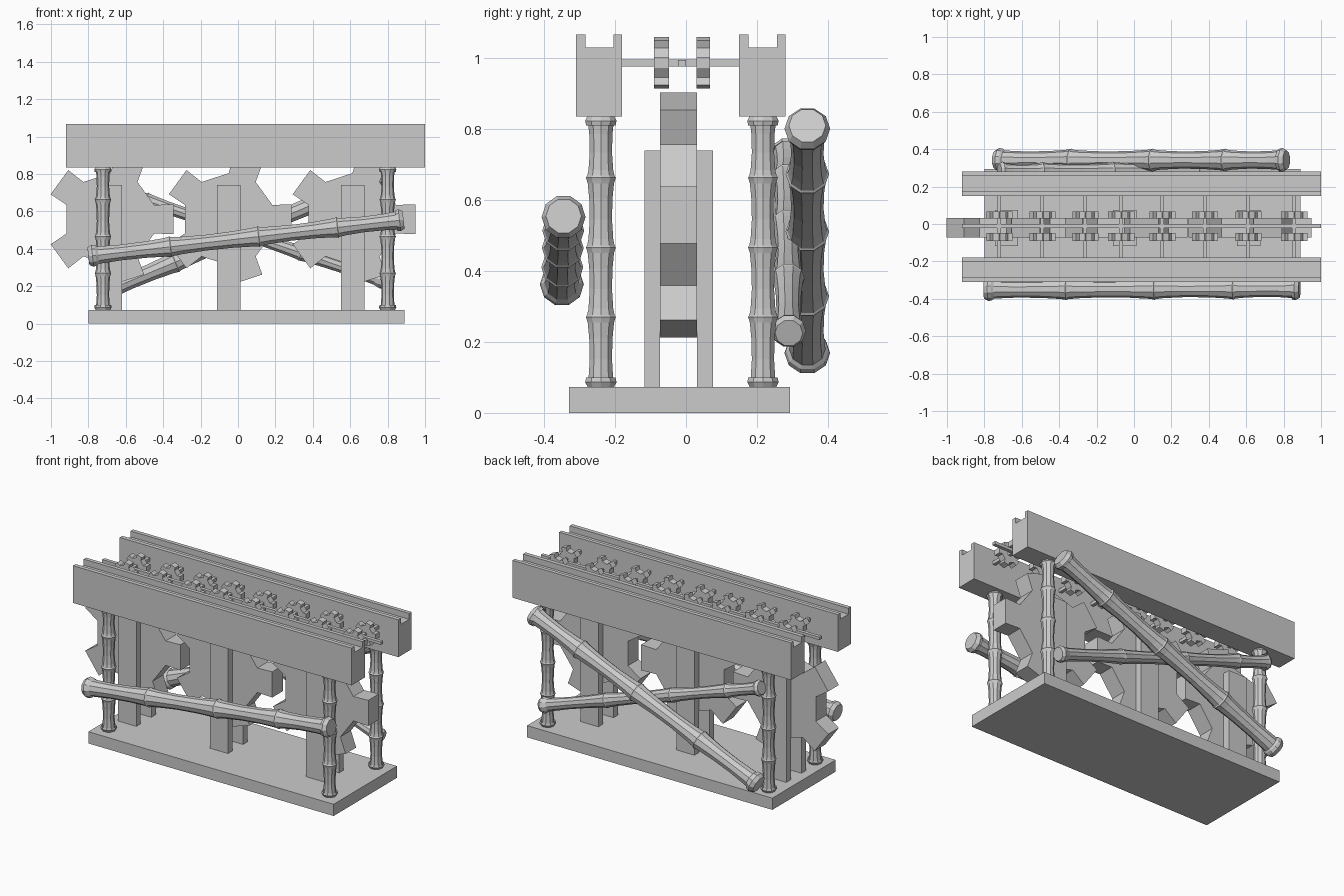
import bpy, bmesh, math
from mathutils import Vector

cube = bpy.data.objects.get("Cube")
if cube:
    bpy.data.objects.remove(cube, do_unlink=True)

grey = bpy.data.materials.new("plain_grey")
grey.use_nodes = True
colour = (0.6, 0.6, 0.6, 1)
grey.diffuse_color = colour
grey.node_tree.nodes["Principled BSDF"].inputs["Base Color"].default_value = colour


def finish(name, bm):
    bmesh.ops.recalc_face_normals(bm, faces=bm.faces)
    mesh = bpy.data.meshes.new(name)
    bm.to_mesh(mesh)
    bm.free()
    mesh.materials.append(grey)
    obj = bpy.data.objects.new(name, mesh)
    bpy.context.collection.objects.link(obj)
    return obj


def extrude(name, points, offset):
    """Solid made by sweeping a closed outline along an offset."""
    bm = bmesh.new()
    face = bm.faces.new([bm.verts.new(p) for p in points])
    moved = bmesh.ops.extrude_face_region(bm, geom=[face], use_keep_orig=True)["geom"]
    verts = [v for v in moved if isinstance(v, bmesh.types.BMVert)]
    bmesh.ops.translate(bm, verts=verts, vec=offset)
    return finish(name, bm)


def box(name, x, y, z):
    outline = [(x[0], y[0], z[0]), (x[1], y[0], z[0]), (x[1], y[1], z[0]), (x[0], y[1], z[0])]
    return extrude(name, outline, (0, 0, z[1] - z[0]))


def gear(name, cx, cz, y, scale=1.0):
    """Five teeth raised from alternate sides of a ten-sided body."""
    points = []
    for k in range(5):
        a = math.tau * k / 5
        for r, w in ((0.234, -0.076), (0.337, -0.08), (0.337, 0.08), (0.234, 0.076)):
            points.append((cx + scale * (r * math.cos(a) - w * math.sin(a)), y[0],
                           cz + scale * (r * math.sin(a) + w * math.cos(a))))
    return extrude(name, points, (0, y[1] - y[0], 0))


def bamboo(name, start, end, scale=1.0, joints=(0.26, 0.54, 0.79), sides=10):
    """Jointed cane: each segment is waisted and swells to a ring at its joint."""
    start, end = Vector(start), Vector(end)
    length = (end - start).length
    stops = [0.0, *joints, 1.0]
    profile = [(0, 0.05), (0.022 * scale, 0.062), (0.04 * scale, 0.058)]
    for i, (a, b) in enumerate(zip(stops, stops[1:])):
        for t, r in ((0.12, 0.049), (0.4, 0.044), (0.7, 0.046), (0.92, 0.052)):
            profile.append((length * (a + (b - a) * t), r))
        if i < len(joints):
            h = length * b
            profile += [(h - 0.006, 0.056), (h, 0.059), (h + 0.006, 0.054)]
    profile += [(length - 0.04 * scale, 0.058), (length - 0.022 * scale, 0.062), (length, 0.05)]

    turn = (end - start).to_track_quat('Z', 'Y')
    bm = bmesh.new()
    rings = []
    for h, r in profile:
        ring = []
        for k in range(sides):
            a = math.tau * k / sides
            p = Vector((r * scale * math.cos(a), r * scale * math.sin(a), h))
            ring.append(bm.verts.new(start + turn @ p))
        rings.append(ring)
    for low, high in zip(rings, rings[1:]):
        for k in range(sides):
            n = (k + 1) % sides
            bm.faces.new((low[k], low[n], high[n], high[k]))
    bm.faces.new(rings[0])
    bm.faces.new(rings[-1])
    return finish(name, bm)


# Base slab
box("base", (-0.80, 0.89), (-0.33, 0.293), (0, 0.073))

# Grooved top rails
for name, y0 in (("front_rail", -0.31), ("back_rail", 0.15)):
    section = ((0, 0.835), (0.13, 0.835), (0.13, 1.067), (0.106, 1.067),
               (0.106, 1.03), (0.026, 1.03), (0.026, 1.067), (0, 1.067))
    extrude(name, [(-0.92, y0 + y, z) for y, z in section], (1.92, 0, 0))

# Corner posts
for side, x in (("right", -0.722), ("left", 0.80)):
    for end, y in (("front", -0.24), ("back", 0.217)):
        bamboo(f"{end}_{side}_post", (x, y, 0.07), (x, y, 0.84), 0.75, (0.26, 0.515, 0.77))

# Cross braces
bamboo("front_brace", (-0.80, -0.35, 0.36), (0.885, -0.345, 0.555))
bamboo("back_long_brace", (-0.74, 0.342, 0.16), (0.815, 0.342, 0.81), 1.04)
bamboo("back_short_brace", (0.79, 0.29, 0.225), (-0.72, 0.285, 0.735), 0.78, (0.3, 0.6, 0.85))

# Large gears, each between two upright planks
for i, x in enumerate((-0.682, -0.05, 0.612)):
    gear(f"large_gear_{i + 1}", x, 0.558, (-0.073, 0.031))
    for end, y in (("front", (-0.117, -0.073)), ("back", (0.031, 0.076))):
        box(f"{end}_plank_{i + 1}", (x - 0.062, x + 0.063), y, (0.073, 0.74))

# Small gear pairs on axles between the rails
for i, x in enumerate((-0.722, -0.49, -0.262, -0.07, 0.15, 0.378, 0.61, 0.855)):
    box(f"axle_{i + 1}", (x - 0.01, x + 0.01), (-0.18, 0.15), (0.976, 0.996))
    for end, y in (("front", (-0.09, -0.048)), ("back", (0.029, 0.068))):
        gear(f"{end}_small_gear_{i + 1}", x, 0.987, y, 0.212)

# Long rod joining the axles
box("drive_rod", (-0.92, 1.0), (-0.022, 0.0), (0.977, 0.995))
